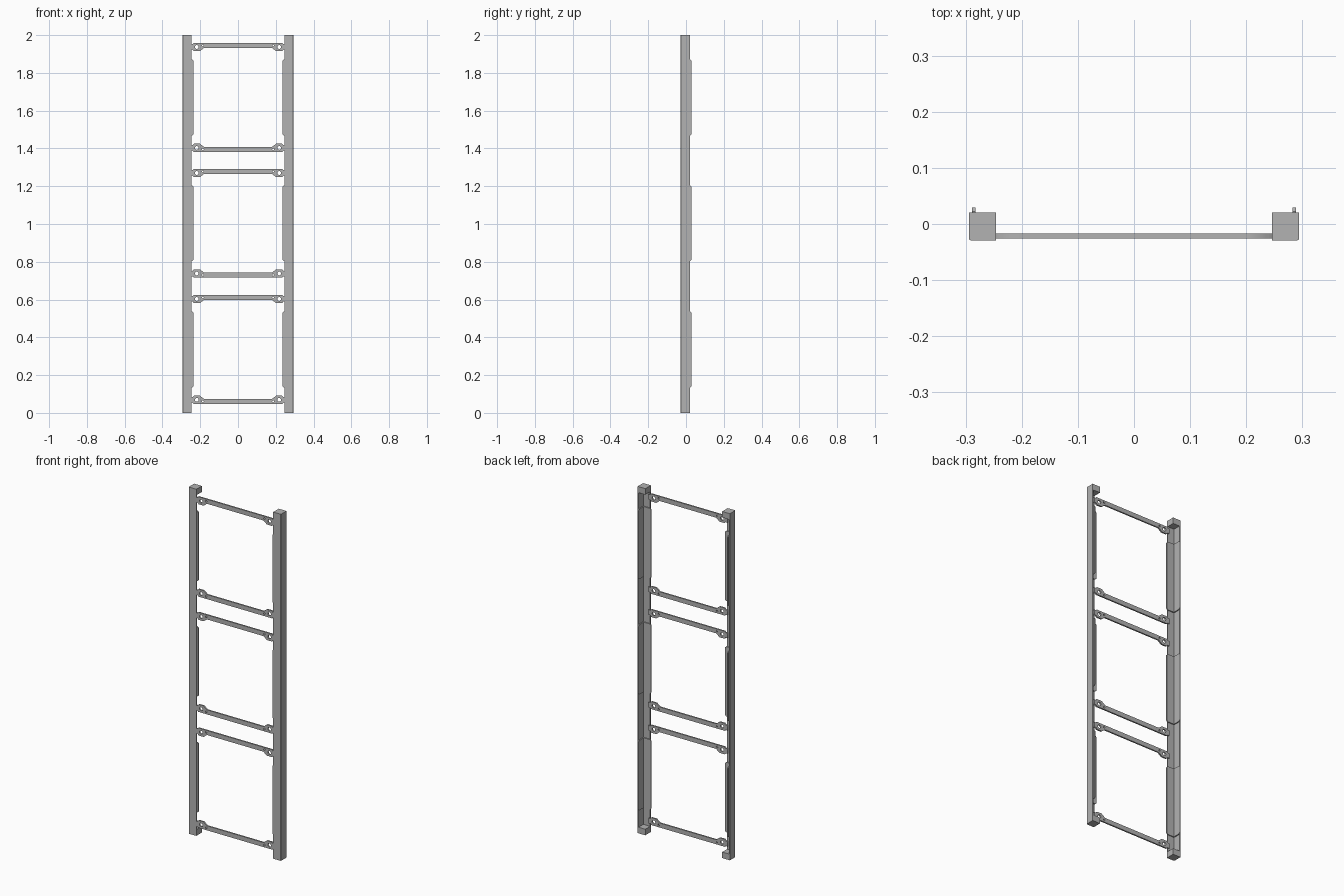
import bpy, bmesh, math
from mathutils import Matrix

cube = bpy.data.objects.get("Cube")
if cube:
    bpy.data.objects.remove(cube, do_unlink=True)

steel = bpy.data.materials.new("grey steel")
steel.use_nodes = True
GREY = (0.45, 0.45, 0.45, 1)
steel.diffuse_color = GREY
steel.node_tree.nodes["Principled BSDF"].inputs["Base Color"].default_value = GREY

OUT, INN = 0.2945, 0.2455      # post outer and inner x
FRONT, BACK = -0.0295, 0.0205  # post front and back y
WALL = 0.0058                  # sheet thickness


def add(name, mesh):
    mesh.materials.append(steel)
    obj = bpy.data.objects.new(name, mesh)
    bpy.context.collection.objects.link(obj)
    return obj


def from_bmesh(name, bm, mirror):
    """Finish a bmesh as an object, flipping it to the -x side if asked."""
    if mirror:
        bm.transform(Matrix.Scale(-1, 4, (1, 0, 0)))
    bmesh.ops.recalc_face_normals(bm, faces=bm.faces)
    mesh = bpy.data.meshes.new(name)
    bm.to_mesh(mesh)
    bm.free()
    return add(name, mesh)


def prism(name, points, low, high, axis, mirror):
    """Extrude a flat outline along an axis."""
    place = {"x": lambda a, b: (low, a, b),
             "y": lambda a, b: (a, low, b),
             "z": lambda a, b: (a, b, low)}[axis]
    bm = bmesh.new()
    face = bm.faces.new([bm.verts.new(place(*p)) for p in points])
    out = bmesh.ops.extrude_face_region(bm, geom=[face])
    step = [high - low if axis == a else 0 for a in "xyz"]
    verts = [g for g in out["geom"] if isinstance(g, bmesh.types.BMVert)]
    bmesh.ops.translate(bm, vec=step, verts=verts)
    return from_bmesh(name, bm, mirror)


def arc(cx, cy, r, start, end, steps):
    return [(cx + r * math.cos(start + (end - start) * i / steps),
             cy + r * math.sin(start + (end - start) * i / steps))
            for i in range(steps + 1)]


def circle(cx, cy, r, n=20):
    return arc(cx, cy, r, 0, 2 * math.pi, n)[:-1]


def plate(name, loops, y0, y1):
    """Flat upright sheet; the first loop is the outline, the rest are holes."""
    curve = bpy.data.curves.new(name, "CURVE")
    curve.dimensions, curve.fill_mode = "2D", "BOTH"
    curve.extrude = (y1 - y0) / 2
    for loop in loops:
        spline = curve.splines.new("POLY")
        spline.points.add(len(loop) - 1)
        for point, (x, z) in zip(spline.points, loop):
            point.co = (x, z, 0, 1)
        spline.use_cyclic_u = True
    temp = bpy.data.objects.new(name + " outline", curve)
    mesh = bpy.data.meshes.new_from_object(temp)
    bpy.data.objects.remove(temp)
    mesh.materials.clear()
    mesh.transform(Matrix.Translation((0, (y0 + y1) / 2, 0))
                   @ Matrix.Rotation(math.pi / 2, 4, "X"))
    mesh.name = name
    return add(name, mesh)


def tab(edge, tip, low, high):
    """Strip outline with chamfered ends on its free edge."""
    c = 0.007
    return [(edge, low), (tip - math.copysign(c, tip - edge), low),
            (tip, low + c), (tip, high - c),
            (tip - math.copysign(c, tip - edge), high), (edge, high)]


PANELS = [(0.061, 0.611), (0.73, 1.278), (1.395, 1.945)]

for side, mirror in (("left", False), ("right", True)):
    # Angle post, open towards the inside and the back
    r = 0.005
    corner = arc(OUT - r, FRONT + r, r, -math.pi / 2, 0, 5)
    profile = [(INN, FRONT)] + corner + [
        (OUT, BACK), (OUT - WALL, BACK),
        (OUT - WALL, FRONT + WALL), (INN, FRONT + WALL)]
    prism(side + "_post", profile, 0, 2, "z", mirror)

    # End blocks closing the post
    block = [(INN, FRONT)] + corner + [(OUT, BACK), (INN, BACK)]
    prism(side + "_bottom_cap", block, 0, 0.035, "z", mirror)
    prism(side + "_top_cap", block, 1.965, 2, "z", mirror)

    for number, (bottom, top) in enumerate(PANELS, 1):
        low, high = bottom + 0.073, top - 0.073
        # Locating strip behind the front face, facing inwards
        prism(f"{side}_inner_tab_{number}", tab(OUT - WALL, 0.236, low, high),
              FRONT + WALL, FRONT + 2 * WALL, "y", mirror)
        # Locating strip inside the outer face, facing back
        prism(f"{side}_back_tab_{number}", tab(FRONT + WALL, 0.0295, low, high),
              OUT - 2 * WALL, OUT - WALL, "x", mirror)


def half_rail(s):
    """Right-hand outline of a rail; s points towards the panel centre."""
    h = 0.013
    return [(0.18, -h * s), (0.2, -h * s), (0.236, -h * s), (0.24, -0.007 * s),
            (0.252, -0.007 * s), (0.252, 0.022 * s), (0.24, 0.022 * s),
            (0.234, 0.03 * s), (0.202, 0.03 * s), (0.18, h * s)]


# Cross rails with wider, pierced ends
for number, panel in enumerate(PANELS, 1):
    for z, s, label in ((panel[0], 1, "lower"), (panel[1], -1, "upper")):
        half = half_rail(s)
        outline = half + [(-x, dz) for x, dz in reversed(half)]
        loops = [[(x, z + dz) for x, dz in outline]]
        for sx in (-1, 1):
            loops.append(circle(sx * 0.218, z + 0.008 * s, 0.010))
            loops.append(circle(sx * 0.186, z, 0.005, 12))
        plate(f"{label}_rail_{number}", loops, -0.0255, -0.017)
